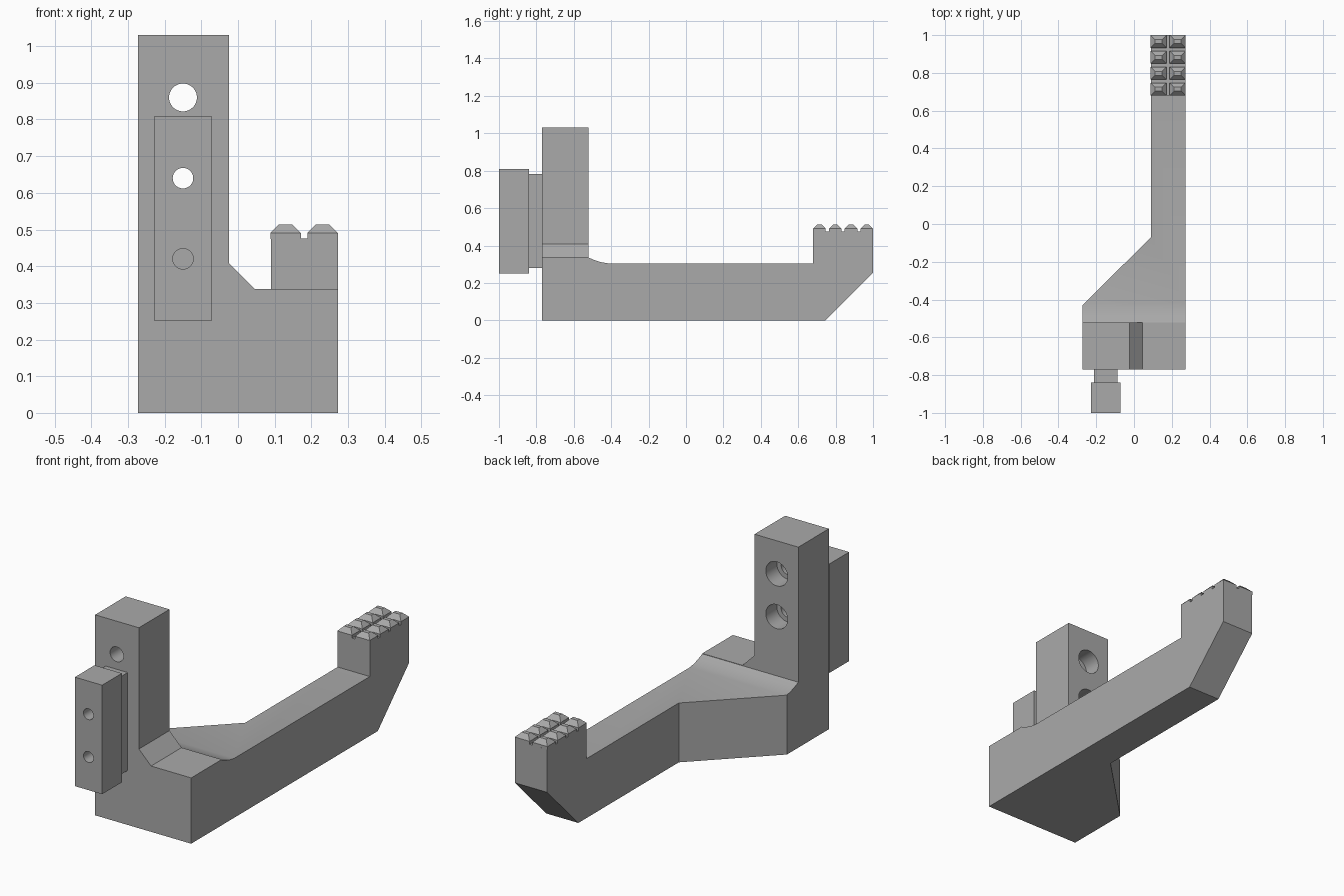
import bpy
import bmesh
import math
from mathutils import Matrix, Vector

if "Cube" in bpy.data.objects:
    bpy.data.objects.remove(bpy.data.objects["Cube"], do_unlink=True)

# Single grey material
grey = bpy.data.materials.new("plain grey")
grey.use_nodes = True
GREY = (0.4, 0.4, 0.4, 1)
grey.diffuse_color = GREY
grey.node_tree.nodes["Principled BSDF"].inputs["Base Color"].default_value = GREY

AXIS = {"x": 0, "y": 1, "z": 2}


def finish(name, bm):
    bmesh.ops.recalc_face_normals(bm, faces=bm.faces[:])
    mesh = bpy.data.meshes.new(name)
    bm.to_mesh(mesh)
    bm.free()
    mesh.materials.append(grey)
    obj = bpy.data.objects.new(name, mesh)
    bpy.context.collection.objects.link(obj)
    return obj


def prism(name, outline, axis, start, end):
    """Extrude a 2D outline along an axis; outline uses the other two axes in order."""
    bm = bmesh.new()
    verts = []
    for point in outline:
        co = list(point)
        co.insert(AXIS[axis], start)
        verts.append(bm.verts.new(co))
    face = bm.faces.new(verts)
    new = bmesh.ops.extrude_face_region(bm, geom=[face])["geom"]
    shift = Vector((0, 0, 0))
    shift[AXIS[axis]] = end - start
    bmesh.ops.translate(bm, vec=shift, verts=[g for g in new if isinstance(g, bmesh.types.BMVert)])
    return finish(name, bm)


def box(name, x, y, z):
    corners = [(x[0], z[0]), (x[1], z[0]), (x[1], z[1]), (x[0], z[1])]
    return prism(name, corners, "y", *y)


def rod(x, z, radius, y0, y1):
    """Cylinder along y, used as a drill."""
    bm = bmesh.new()
    turn = Matrix.Translation((x, (y0 + y1) / 2, z)) @ Matrix.Rotation(math.pi / 2, 4, "X")
    bmesh.ops.create_cone(bm, cap_ends=True, segments=40, radius1=radius, radius2=radius,
                          depth=y1 - y0, matrix=turn)
    return finish("drill", bm)


def combine(obj, tool, operation):
    mod = obj.modifiers.new("combine", "BOOLEAN")
    mod.operation = operation
    mod.solver = "EXACT"
    mod.object = tool
    bpy.context.view_layer.objects.active = obj
    bpy.ops.object.modifier_apply(modifier=mod.name)
    bpy.data.objects.remove(tool, do_unlink=True)


def smooth(obj):
    bpy.ops.object.select_all(action="DESELECT")
    obj.select_set(True)
    bpy.context.view_layer.objects.active = obj
    bpy.ops.object.shade_smooth_by_angle(angle=math.radians(25))


W = 0.273            # half width of the bracket
INNER = 0.09         # inner side of the arm
FRONT, BACK = -0.77, -0.522   # column faces
HOLE_X = -0.15

# Arm: side profile cut to the plan outline
arm_side = [(-0.65, 0), (0.745, 0), (1, 0.255), (1, 0.475), (0.68, 0.475), (0.68, 0.305),
            (-0.42, 0.305), (-0.455, 0.311), (-0.49, 0.322), (BACK, 0.336), (-0.65, 0.336)]
arm_plan = [(-W, -0.7), (W, -0.7), (W, 1), (INNER, 1), (INNER, -0.07), (-W, -0.43)]
arm = prism("arm", arm_side, "x", -0.4, 0.4)
arm.data.transform(Matrix.Identity(4))
plan = prism("plan", arm_plan, "z", -0.1, 1.2)
for v in arm.data.vertices:          # flush outer side with the plan outline
    v.co.x = W if v.co.x > 0 else -W
combine(arm, plan, "INTERSECT")

# Column with chamfered shelf
column_front = [(-W, 0), (W, 0), (W, 0.338), (0.045, 0.338), (-0.024, 0.407),
                (-0.024, 1.03), (-W, 1.03)]
body = prism("bracket_body", column_front, "y", FRONT, BACK)
combine(body, arm, "UNION")

# Counterbored bolt holes in the column
for z in (0.86, 0.64):
    combine(body, rod(HOLE_X, z, 0.038, FRONT - 0.1, BACK + 0.1), "DIFFERENCE")
    combine(body, rod(HOLE_X, z, 0.062, BACK - 0.09, BACK + 0.1), "DIFFERENCE")

bm = bmesh.new()
bm.from_mesh(body.data)
bmesh.ops.remove_doubles(bm, verts=bm.verts[:], dist=1e-5)
bmesh.ops.dissolve_limit(bm, angle_limit=math.radians(1), verts=bm.verts[:], edges=bm.edges[:])
bm.to_mesh(body.data)
bm.free()
smooth(body)

# Front clamp plate and its narrower neck, both drilled
plate = box("clamp_plate", (-0.227, -0.072), (-1, -0.84), (0.25, 0.81))
neck = box("clamp_neck", (-0.212, -0.088), (-0.84, FRONT), (0.28, 0.783))
for part in (plate, neck):
    for z in (0.64, 0.42):
        combine(part, rod(HOLE_X, z, 0.028, -1.1, -0.7), "DIFFERENCE")
    smooth(part)

# Gripping teeth: short blocks with bevelled flat tops, in two columns of four
ROWS, PITCH, LENGTH, WIDTH = 4, 0.0843, 0.067, 0.084
bm = bmesh.new()
for x0 in (INNER - 0.002, W - WIDTH):
    for row in range(ROWS):
        y0 = 0.68 + row * PITCH
        rings = []
        for inset, z in ((0, 0.474), (0, 0.49), (0.023, 0.513)):
            xs, ys = (x0 + inset, x0 + WIDTH - inset), (y0 + inset, y0 + LENGTH - inset)
            rings.append([bm.verts.new((xs[i], ys[j], z))
                          for i, j in ((0, 0), (1, 0), (1, 1), (0, 1))])
        for low, high in zip(rings, rings[1:]):
            for k in range(4):
                n = (k + 1) % 4
                bm.faces.new((low[k], low[n], high[n], high[k]))
        bm.faces.new(rings[-1])
        bm.faces.new(rings[0][::-1])
finish("grip_teeth", bm)
